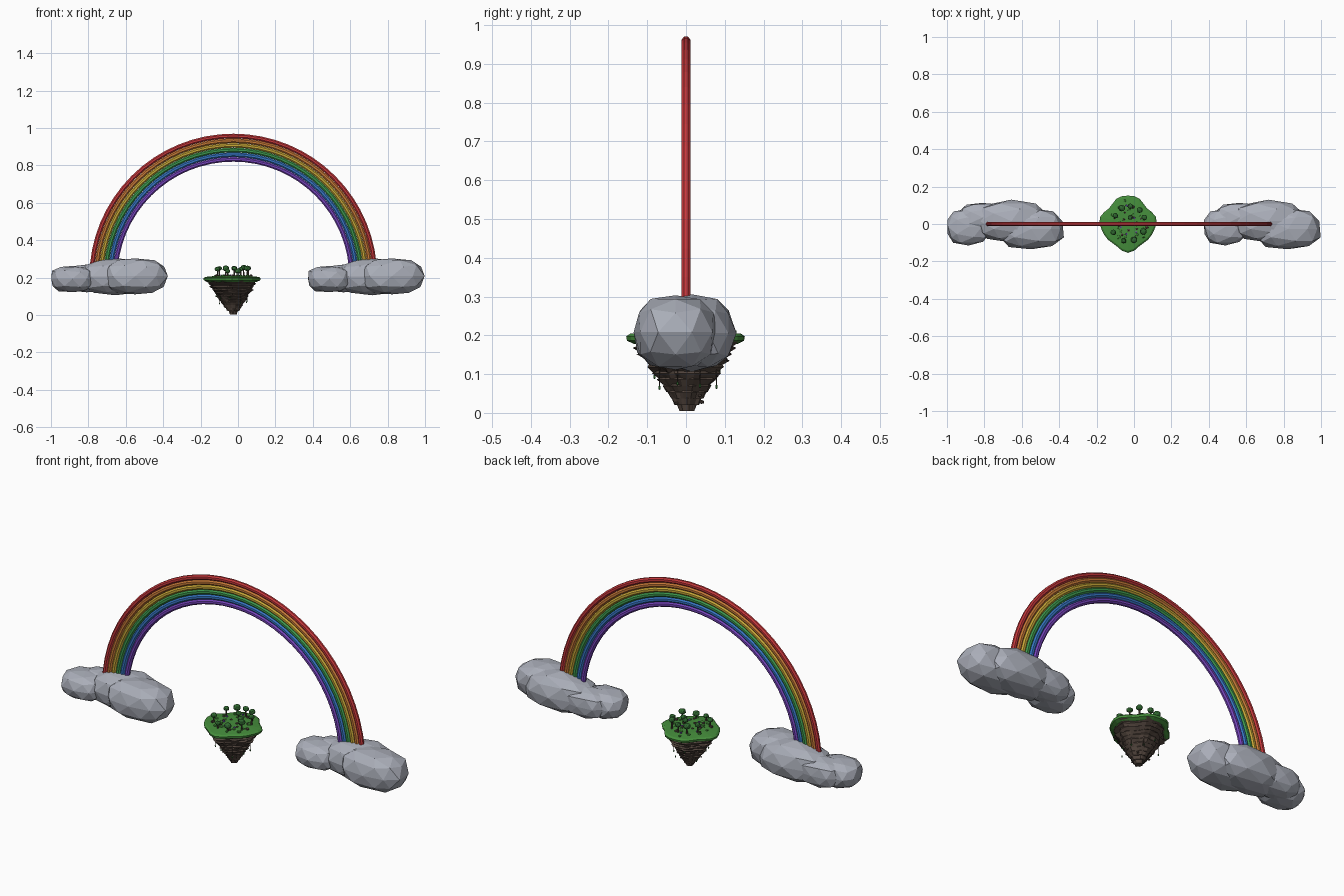
import bpy, bmesh, math, random
from mathutils import Vector, Matrix

random.seed(4)
cube = bpy.data.objects.get("Cube")
if cube:
    bpy.data.objects.remove(cube)


def material(name, rgb):
    m = bpy.data.materials.new(name)
    m.use_nodes = True
    m.diffuse_color = (*rgb, 1)
    m.node_tree.nodes["Principled BSDF"].inputs["Base Color"].default_value = (*rgb, 1)
    return m


CLOUD = material("cloud grey", (0.40, 0.42, 0.48))
GRASS = material("grass green", (0.06, 0.27, 0.045))
LEAF = material("leaf green", (0.03, 0.14, 0.03))
ROCK = material("rock brown", (0.085, 0.06, 0.047))
BANDS = [material("rainbow " + n, c) for n, c in (
    ("red", (0.58, 0.04, 0.045)), ("orange", (0.60, 0.20, 0.04)),
    ("yellow", (0.60, 0.40, 0.04)), ("green", (0.05, 0.33, 0.08)),
    ("blue", (0.04, 0.19, 0.58)), ("violet", (0.19, 0.06, 0.52)))]


def finish(bm, name, mat):
    bmesh.ops.recalc_face_normals(bm, faces=bm.faces)
    me = bpy.data.meshes.new(name)
    bm.to_mesh(me)
    bm.free()
    me.materials.append(mat)
    ob = bpy.data.objects.new(name, me)
    bpy.context.collection.objects.link(ob)
    return ob


def blob(bm, centre, radii, detail=2, box=0.8, rough=0.0):
    """Faceted, slightly boxy ball that fills the given half sizes."""
    vs = bmesh.ops.create_icosphere(bm, subdivisions=detail, radius=1)["verts"]
    for v in vs:
        v.co = Vector([math.copysign(abs(c) ** box, c) for c in v.co])
        v.co *= 1 + random.uniform(-rough, rough)
    size = [max(abs(v.co[i]) for v in vs) for i in range(3)]
    for v in vs:
        v.co = Vector([centre[i] + v.co[i] / size[i] * radii[i] for i in range(3)])


def loft(bm, rings):
    """Join rings of points with quads and cap both ends."""
    loops = [[bm.verts.new(p) for p in ring] for ring in rings]
    n = len(loops[0])
    for a, b in zip(loops, loops[1:]):
        for i in range(n):
            bm.faces.new((a[i], a[(i + 1) % n], b[(i + 1) % n], b[i]))
    bm.faces.new(loops[0])
    bm.faces.new(loops[-1])


# Rainbow: six nested half hoops
WIDTH = 0.025
for k, mat in enumerate(BANDS):
    radius = 0.77 - WIDTH * (k + 0.5)
    rings = []
    for s in range(33):
        t = math.pi * s / 32
        ring = []
        for j in range(8):
            a = math.tau * (j + 0.5) / 8
            r = radius + math.cos(a) * 0.0133
            ring.append((-0.025 + r * math.cos(t), math.sin(a) * 0.0125, 0.2 + r * math.sin(t)))
        rings.append(ring)
    bm = bmesh.new()
    loft(bm, rings)
    finish(bm, mat.name.replace("rainbow", "rainbow_band").replace(" ", "_"), mat)

# Clouds: the same cluster of lumps at each foot of the rainbow
LUMPS = (((-0.55, -0.027, 0.208), (0.175, 0.11, 0.097)),
         ((-0.655, 0.015, 0.206), (0.19, 0.115, 0.1)),
         ((-0.81, 0.035, 0.195), (0.13, 0.08, 0.075)),
         ((-0.885, -0.015, 0.193), (0.115, 0.1, 0.07)))
for side, shift in (("right", 0), ("left", 1.373)):
    bm = bmesh.new()
    random.seed(7)
    for (x, y, z), radii in LUMPS:
        blob(bm, (x + shift, y, z), radii, rough=0.04)
    finish(bm, side + "_cloud", CLOUD)

# Floating island
CX, CY = -0.032, 0.003
SIDES = 28


def outline(radius, z, jag=0.0, lean=0.0):
    """Wavy ring around the island axis."""
    pts = []
    for i in range(SIDES):
        a = math.tau * i / SIDES
        r = radius * (1 + 0.07 * math.cos(4 * a) + 0.03 * math.sin(7 * a) + random.uniform(-jag, jag))
        pts.append((CX + lean + r * math.cos(a), CY + r * math.sin(a), z))
    return pts


bm = bmesh.new()
loft(bm, [outline(0.125, 0.178), outline(0.141, 0.186), outline(0.143, 0.197),
          outline(0.134, 0.204), outline(0.08, 0.21)])
finish(bm, "island_grass", GRASS)

# Rock: shelves that shrink towards the tip
bm = bmesh.new()
LAYERS = 11
for i in range(LAYERS):
    f = i / LAYERS
    top = 0.19 - 0.18 * f
    r = 0.126 * (1 - f) ** 0.85 + 0.006
    lean = 0.008 * f
    loft(bm, [outline(r * 0.93, top, 0.05, lean), outline(r, top - 0.006, 0.07, lean),
              outline(r * 0.8, top - 0.022, 0.09, lean)])
finish(bm, "island_rock", ROCK)

# Loose stones hanging in the air below, and boulders on the grass
bm = bmesh.new()
for x, y, z, s in ((-0.055, 0.04, 0.028, 0.007), (0.005, 0.035, 0.045, 0.005),
                   (-0.04, 0.005, 0.01, 0.006), (-0.01, -0.025, 0.025, 0.005),
                   (-0.075, -0.02, 0.05, 0.004)):
    blob(bm, (x, y, z), (s, s, s * 0.8), 1, rough=0.1)
for i in range(14):
    a = i * 2.4
    d = 0.025 + 0.006 * i
    s = random.uniform(0.005, 0.009)
    blob(bm, (CX + d * math.cos(a), CY + d * math.sin(a), 0.21), (s, s, s), 1, rough=0.1)
finish(bm, "stones", ROCK)

# Hanging vines with a leaf bud at the tip
vines, buds = bmesh.new(), bmesh.new()
for i in range(9):
    a = 0.4 + math.tau * i / 9
    x, y = CX + 0.085 * math.cos(a), CY + 0.085 * math.sin(a)
    low = random.uniform(0.06, 0.11)
    bmesh.ops.create_cone(vines, cap_ends=True, segments=4, radius1=0.0012, radius2=0.0012,
                          depth=0.18 - low, matrix=Matrix.Translation((x, y, (0.18 + low) / 2)))
    blob(buds, (x, y, low), (0.003, 0.003, 0.006), 1)
finish(vines, "vines", ROCK)
finish(buds, "vine_buds", LEAF)

# Trees: short trunk with a round crown
TREES = ((-0.11, -0.045, 0.246), (-0.1, 0.045, 0.25), (-0.065, 0.085, 0.25),
         (-0.02, 0.095, 0.25), (0.03, 0.075, 0.255), (0.055, 0.035, 0.25),
         (0.05, -0.04, 0.25), (0.0, -0.085, 0.235), (-0.055, -0.09, 0.235),
         (-0.02, 0.035, 0.25), (0.015, 0.0, 0.245))
trunks, crowns = bmesh.new(), bmesh.new()
for x, y, z in TREES:
    bmesh.ops.create_cone(trunks, cap_ends=True, segments=6, radius1=0.005, radius2=0.003,
                          depth=z - 0.2, matrix=Matrix.Translation((x, y, (z + 0.2) / 2)))
    s = random.uniform(0.013, 0.018)
    blob(crowns, (x, y, z), (s, s, s * 0.85), 2, 0.9, 0.06)
finish(trunks, "tree_trunks", ROCK)
finish(crowns, "tree_crowns", LEAF)

# Grass tufts around the rim, and a few flowers
tufts, flowers = bmesh.new(), bmesh.new()
for i in range(18):
    a = i * 2.4 + 0.8
    d = 0.04 + 0.085 * random.random()
    s = random.uniform(0.006, 0.01)
    x, y = CX + d * math.cos(a), CY + d * math.sin(a)
    blob(tufts, (x, y, 0.209), (s, s, s * 0.8), 1)
    if i % 3 == 0:
        blob(flowers, (x * 0.8, y * 0.8, 0.213), (0.005, 0.005, 0.004), 1)
finish(tufts, "grass_tufts", GRASS)
finish(flowers, "flowers", BANDS[-1])
